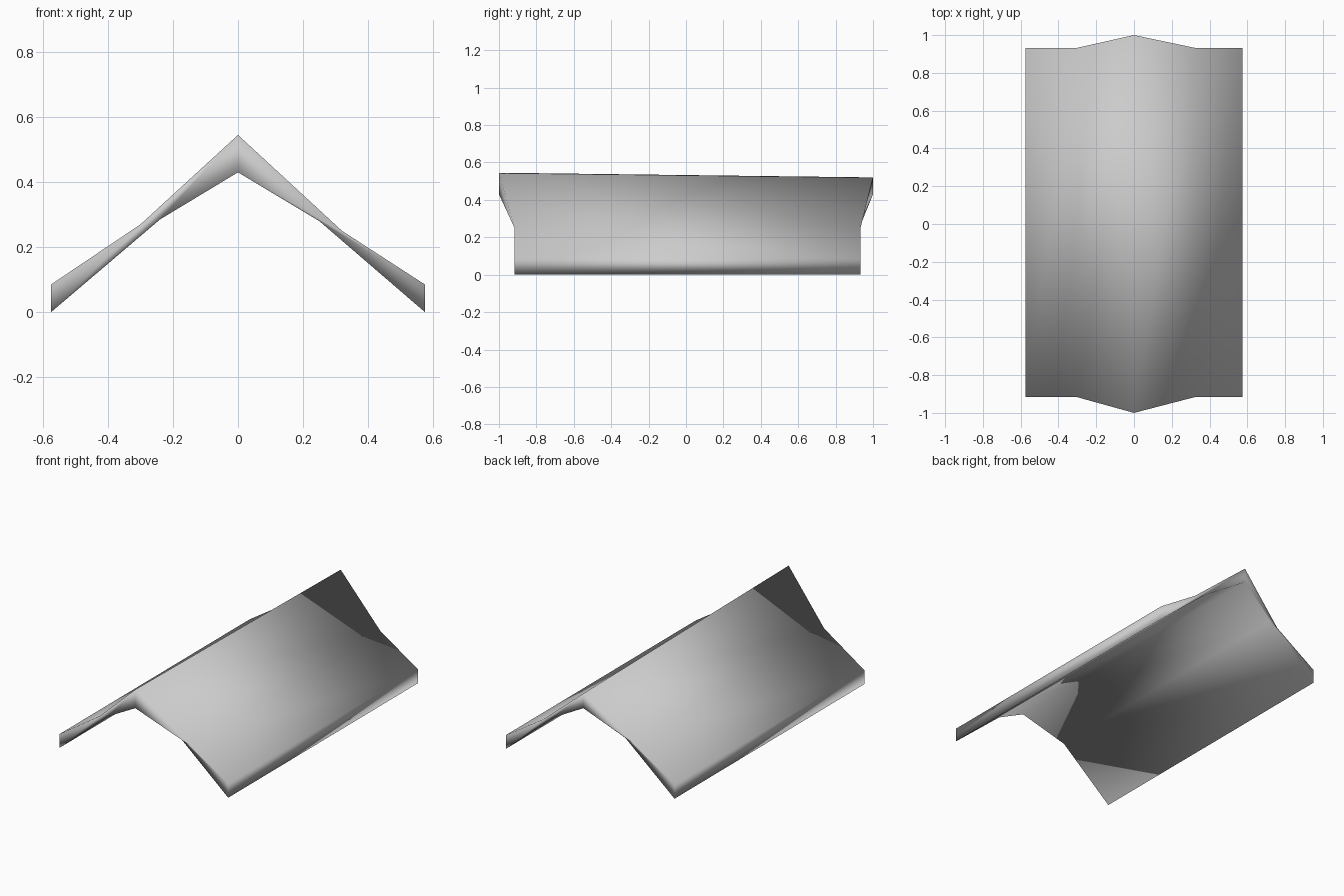
import bpy
import bmesh

cube = bpy.data.objects.get("Cube")
if cube:
    bpy.data.objects.remove(cube, do_unlink=True)

# One grey material
grey = bpy.data.materials.new("light_grey")
grey.use_nodes = True
colour = (0.6, 0.6, 0.6, 1)
grey.diffuse_color = colour
grey.node_tree.nodes["Principled BSDF"].inputs["Base Color"].default_value = colour

# Roof cross-sections (x, z) from right eave over the ridge to left eave
front_top = [(-0.575, 0.085), (-0.30, 0.27), (0, 0.545), (0.32, 0.25), (0.575, 0.085)]
back_top = [(-0.575, 0.085), (-0.30, 0.265), (0, 0.52), (0.32, 0.25), (0.575, 0.085)]
underside = [(-0.575, 0), (-0.24, 0.285), (0, 0.43), (0.25, 0.28), (0.575, 0)]


def end_row(bm, section, eave_y, ridge_y):
    """Row of vertices whose ridge juts out past the eaves."""
    return [bm.verts.new((x, ridge_y if i == 2 else eave_y, z))
            for i, (x, z) in enumerate(section)]


def strip(bm, a, b):
    """Quads joining two rows of vertices."""
    for i in range(len(a) - 1):
        bm.faces.new((a[i], a[i + 1], b[i + 1], b[i]))


# Bent roof slab with pointed gable ends
bm = bmesh.new()
ft = end_row(bm, front_top, -0.917, -1)
fu = end_row(bm, underside, -0.917, -1)
bt = end_row(bm, back_top, 0.933, 1)
bu = end_row(bm, underside, 0.933, 1)
strip(bm, ft, bt)
strip(bm, bu, fu)
strip(bm, fu, ft)
strip(bm, bt, bu)
for i in (0, -1):
    bm.faces.new((ft[i], bt[i], bu[i], fu[i]))
bmesh.ops.recalc_face_normals(bm, faces=bm.faces)
for face in bm.faces:
    face.smooth = True

mesh = bpy.data.meshes.new("roof")
bm.to_mesh(mesh)
bm.free()
mesh.materials.append(grey)
roof = bpy.data.objects.new("roof", mesh)
bpy.context.collection.objects.link(roof)
